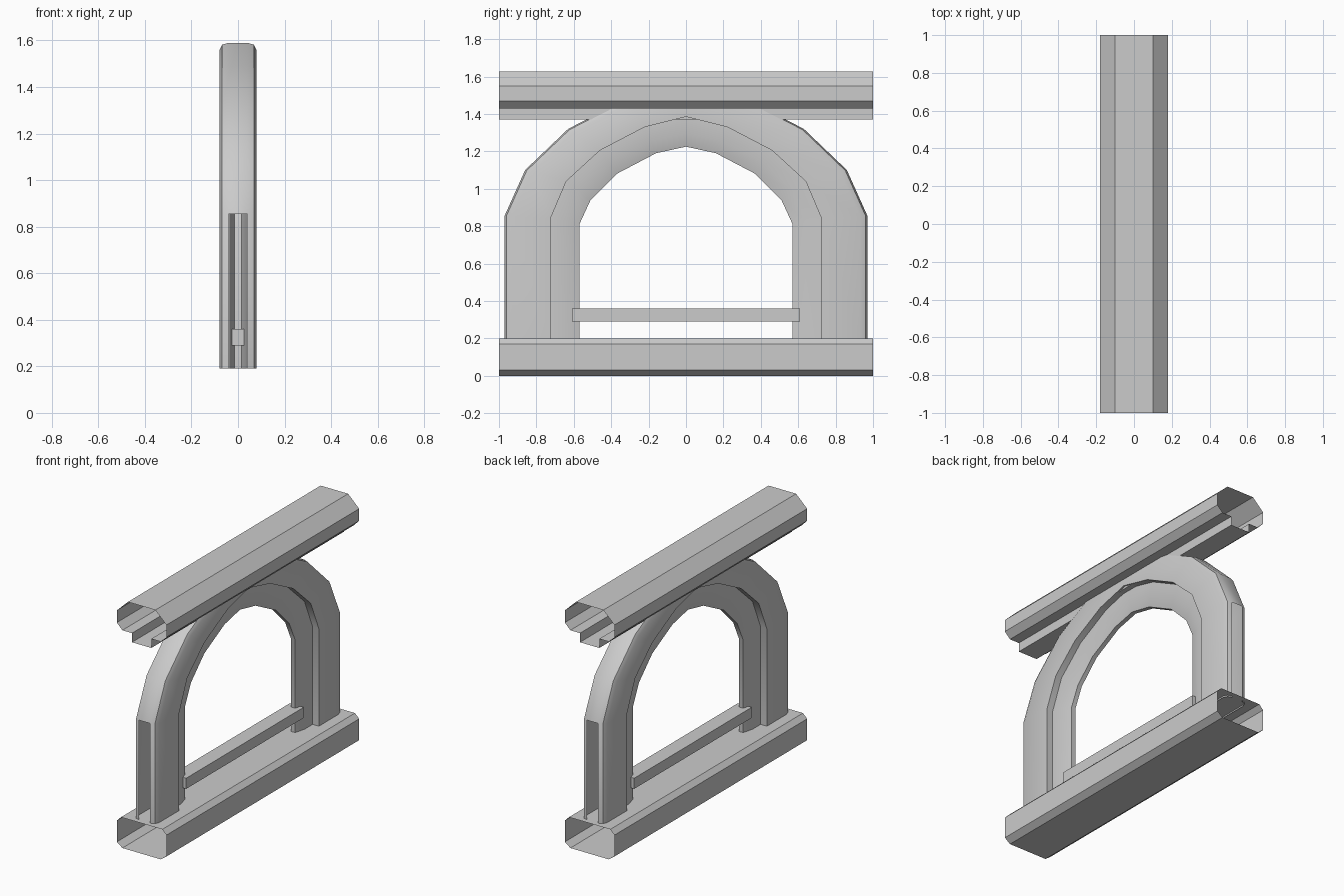
import bpy

if "Cube" in bpy.data.objects:
    bpy.data.objects.remove(bpy.data.objects["Cube"])


def make_object(name, verts, faces, smooth=False):
    mesh = bpy.data.meshes.new(name)
    mesh.from_pydata(verts, [], faces)
    mesh.update()
    obj = bpy.data.objects.new(name, mesh)
    bpy.context.collection.objects.link(obj)
    bpy.ops.object.select_all(action='DESELECT')
    bpy.context.view_layer.objects.active = obj
    obj.select_set(True)
    bpy.ops.object.mode_set(mode='EDIT')
    bpy.ops.mesh.select_all(action='SELECT')
    bpy.ops.mesh.normals_make_consistent(inside=False)
    bpy.ops.object.mode_set(mode='OBJECT')
    if smooth:
        bpy.ops.object.shade_smooth_by_angle(angle=0.56)
    return obj


def tube(name, half, length, capped=False):
    """Mirrored x/z half profile swept along y, open-ended unless capped."""
    prof = half + [(-x, z) for x, z in reversed(half)]
    n = len(prof)
    verts = [(x, y, z) for y in (-length / 2, length / 2) for x, z in prof]
    faces = [(i, (i + 1) % n, n + (i + 1) % n, n + i) for i in range(n)]
    if capped:
        faces += [tuple(range(n)), tuple(range(n, 2 * n))]
    return make_object(name, verts, faces)


# Rails: hollow, open at both ends
tube("bottom_rail", [(0.14, 0.0), (0.18, 0.03), (0.18, 0.17), (0.15, 0.2)], 2)
tube("top_rail", [(0.07, 1.37), (0.07, 1.43), (0.14, 1.43), (0.18, 1.47),
                  (0.18, 1.55), (0.10, 1.627)], 2)

# Cross bar between the legs
tube("cross_bar", [(0.05, 0.29), (0.05, 0.36)], 1.22, capped=True)

# Arch: half paths in (y, z) from foot to apex
outer = [(0.97, 0.19), (0.97, 0.855), (0.86, 1.10), (0.63, 1.32), (0.30, 1.49), (0, 1.59)]
step = [(0.725, 0.19), (0.725, 0.84), (0.64, 1.04), (0.46, 1.205), (0.22, 1.33), (0, 1.385)]
mid = [(0.64, 0.19), (0.64, 0.825), (0.57, 0.99), (0.415, 1.14), (0.19, 1.255), (0, 1.295)]
inner = [(0.57, 0.19), (0.57, 0.81), (0.51, 0.94), (0.37, 1.08), (0.16, 1.19), (0, 1.225)]


def blend(a, b, t):
    return [(p[0] + (q[0] - p[0]) * t, p[1] + (q[1] - p[1]) * t) for p, q in zip(a, b)]


def full(path):
    return path + [(-y, z) for y, z in reversed(path[:-1])]


rows = [(0.04, outer), (0.068, blend(outer, step, 0.04)), (0.08, blend(outer, step, 0.16)),
        (0.08, step), (0.035, step), (0.035, mid), (0.015, inner)]
rows += [(-x, path) for x, path in reversed(rows)]
rows = [(x, full(path)) for x, path in rows]
n, stations = len(rows), len(rows[0][1])
verts = [(x, *path[s]) for s in range(stations) for x, path in rows]
faces = []
for s in range(stations - 1):
    for i in range(n):
        # Outer middle strip is left open on both legs
        if i == n - 1 and s in (0, stations - 2):
            continue
        j = (i + 1) % n
        faces.append((s * n + i, s * n + j, (s + 1) * n + j, (s + 1) * n + i))
make_object("arch", verts, faces, smooth=True)
